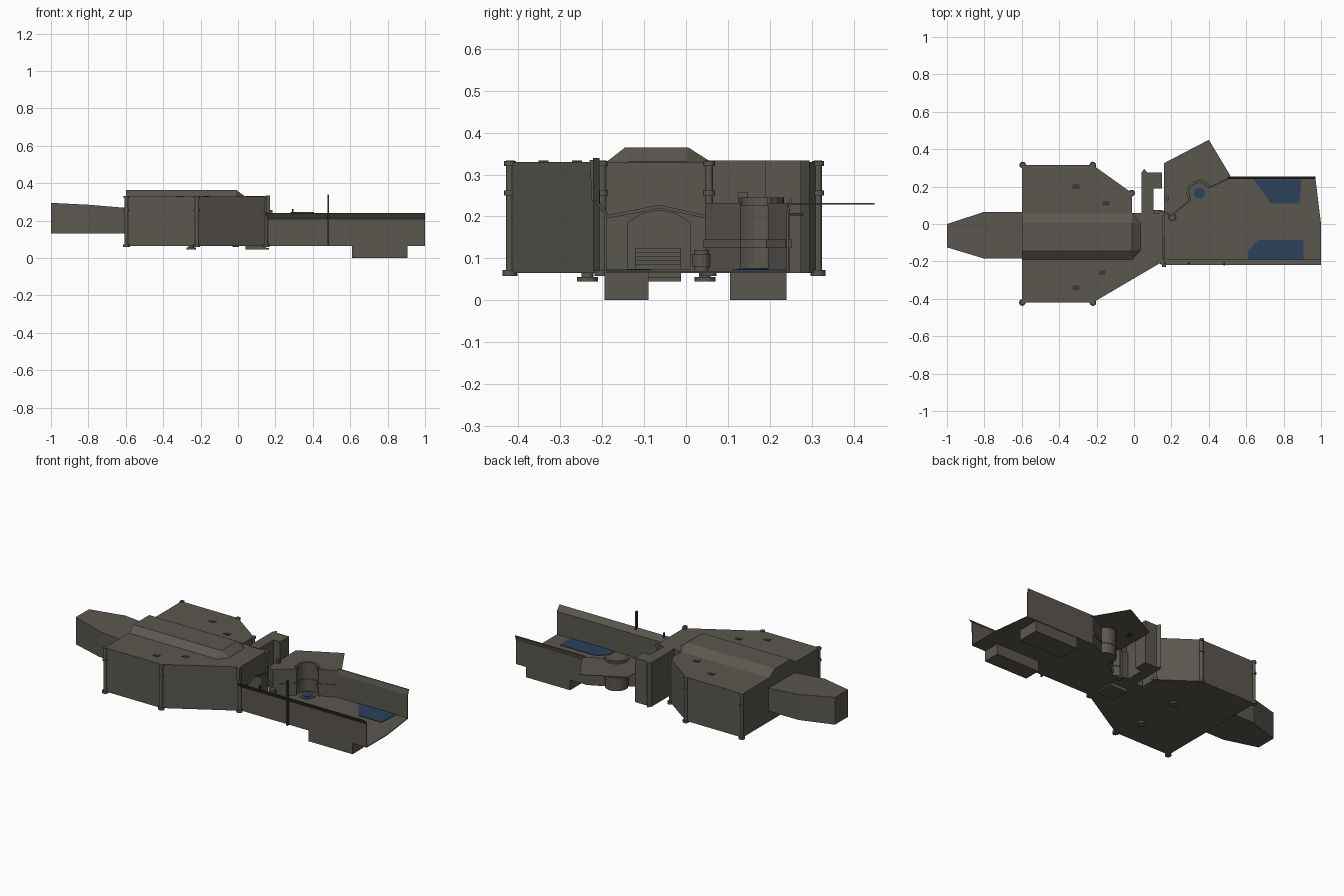
import bpy, bmesh, math
from mathutils import Vector

if "Cube" in bpy.data.objects:
    bpy.data.objects.remove(bpy.data.objects["Cube"])


def material(name, rgb):
    m = bpy.data.materials.new(name)
    m.diffuse_color = (*rgb, 1)
    m.use_nodes = True
    m.node_tree.nodes["Principled BSDF"].inputs["Base Color"].default_value = m.diffuse_color
    return m


STONE = material("warm_grey", (0.105, 0.096, 0.080))
BLUE = material("deep_blue", (0.026, 0.054, 0.105))
DARK = material("dark_metal", (0.045, 0.042, 0.036))


def make(name, bm, mat):
    bmesh.ops.recalc_face_normals(bm, faces=bm.faces)
    me = bpy.data.meshes.new(name)
    bm.to_mesh(me)
    bm.free()
    ob = bpy.data.objects.new(name, me)
    me.materials.append(mat)
    bpy.context.collection.objects.link(ob)
    return ob


def extrude(name, pts, vec, mat=STONE):
    """Solid from a closed outline of 3D points swept along vec."""
    bm = bmesh.new()
    f = bm.faces.new([bm.verts.new(p) for p in pts])
    r = bmesh.ops.extrude_face_region(bm, geom=[f])
    vs = [v for v in r["geom"] if isinstance(v, bmesh.types.BMVert)]
    bmesh.ops.translate(bm, vec=Vector(vec), verts=vs)
    return make(name, bm, mat)


def prism(name, outline, z0, z1, mat=STONE):
    return extrude(name, [(x, y, z0) for x, y in outline], (0, 0, z1 - z0), mat)


def box(name, x0, x1, y0, y1, z0, z1, mat=STONE):
    return prism(name, [(x0, y0), (x1, y0), (x1, y1), (x0, y1)], z0, z1, mat)


def ring(cx, cy, r, n=12):
    return [(cx + r * math.cos(2 * math.pi * i / n),
             cy + r * math.sin(2 * math.pi * i / n)) for i in range(n)]


def cyl(name, cx, cy, r, z0, z1, mat=STONE, n=12):
    return prism(name, ring(cx, cy, r, n), z0, z1, mat)


def loft(name, sections, mat=STONE):
    """Skin matching closed sections and cap both ends."""
    bm = bmesh.new()
    rows = [[bm.verts.new(p) for p in s] for s in sections]
    n = len(rows[0])
    for a, b in zip(rows, rows[1:]):
        for i in range(n):
            j = (i + 1) % n
            bm.faces.new((a[i], a[j], b[j], b[i]))
    bm.faces.new(rows[0])
    bm.faces.new(rows[-1])
    return make(name, bm, mat)


def wall(name, path, z0, z1, t, mat=STONE):
    """Thin upright wall along a plan path."""
    bm = bmesh.new()
    rows = [[bm.verts.new((x, y, z)) for z in (z0, z1)] for x, y in path]
    for a, b in zip(rows, rows[1:]):
        bm.faces.new((a[0], b[0], b[1], a[1]))
    ob = make(name, bm, mat)
    s = ob.modifiers.new("thickness", "SOLIDIFY")
    s.thickness, s.offset = t, 0
    return ob


# main hall with arched doorway cut into its right side
hall = prism("main_hall", [(-.6, -.42), (-.22, -.42), (.155, -.20), (.155, .06),
                           (-.01, .06), (-.01, .165), (-.22, .315), (-.6, .315)], .065, .33)
arch = [(.04, -.14, .075), (.04, .01, .075), (.04, .01, .185), (.04, -.025, .207),
        (.04, -.065, .215), (.04, -.105, .207), (.04, -.14, .185)]
cutter = extrude("doorway_cutter", arch, (.2, 0, 0))
cutter.hide_render = True
cutter.hide_viewport = True
cut = hall.modifiers.new("doorway", "BOOLEAN")
cut.object, cut.operation, cut.solver = cutter, "DIFFERENCE", "EXACT"

# raised roof ridge with sloping front end
loft("roof_ridge", [
    [(-.6, -.19, .33), (-.6, -.145, .365), (-.6, .005, .365), (-.6, .06, .33)],
    [(-.01, -.19, .33), (-.01, -.145, .365), (-.01, .005, .365), (-.01, .06, .33)],
    [(.035, -.14, .33), (.035, -.135, .331), (.035, 0, .331), (.035, .005, .33)]])

# tapering rear tunnel
loft("rear_tunnel", [[(x, a, .13), (x, b, .13), (x, b, z), (x, a, z)] for x, a, b, z in
                     ((-.595, -.185, .065, .268), (-.8, -.185, .065, .285), (-1, -.125, 0, .295))])

# corner poles with collars and feet
for i, (x, y) in enumerate([(-.597, -.42), (-.22, -.42), (.15, -.2), (.15, .055),
                            (-.012, .165), (-.22, .315), (-.595, .315)]):
    cyl(f"corner_pole_{i}", x, y, .010, .065, .333)
    cyl(f"pole_foot_{i}", x, y, .018, .058, .072)
    for z in (.25, .32):
        cyl(f"pole_collar_{i}", x, y, .014, z, z + .012)

# discs under the hall and small roof vents
for x, y in ((-.25, -.235), (-.25, .045)):
    cyl("under_disc", x, y, .025, .045, .056)
    cyl("under_disc_neck", x, y, .014, .056, .066)
for x, y in ((-.31, -.34), (-.17, -.26), (-.31, .2), (-.15, .11)):
    box("roof_vent", x - .018, x + .018, y - .012, y + .012, .33, .333, DARK)

# doorway steps and gate frame
for i in range(8):
    box(f"door_step_{i}", .04, .165 - i * .014, -.122, -.012, .045 + i * .01, .055 + i * .01)
gable = [(-.19, .195), (-.11, .21), (-.065, .22), (-.02, .21), (.05, .195),
         (.05, .203), (-.02, .218), (-.065, .228), (-.11, .218), (-.19, .203)]
extrude("door_gable", [(.155, y, z) for y, z in gable], (.008, 0, 0))
fin = [(-.23, .335), (-.21, .335), (-.208, .24), (-.185, .205), (-.19, .2), (-.225, .24)]
extrude("gate_fin", [(.15, y, z) for y, z in fin], (.02, 0, 0))

# L-shaped side tower
prism("side_tower", [(.04, .05), (.105, .05), (.105, .19), (.15, .19),
                     (.15, .275), (.07, .275), (.055, .295), (.04, .275)], .065, .333)
box("tower_link", .10, .15, .05, .075, .065, .23)

# round niche in the diagonal wall
C = (.35, .165)
arc = [(C[0] + .062 * math.cos(math.radians(a)), C[1] + .062 * math.sin(math.radians(a)))
       for a in range(213, 32, -15)]
diagonal = [(.16, .07), (.2, .05)] + arc + [(.5, .245)]
wall("diagonal_wall", diagonal, .065, .232, .006)
wall("diagonal_band", diagonal, .125, .145, .016)
wall("niche_rim", arc, .225, .245, .014)

# landing deck, and the ledge behind the diagonal wall
prism("landing_deck", [(.15, -.195), (1, -.195), (1, 0), (.97, .245)] + diagonal[::-1], .065, .07)
prism("upper_ledge", diagonal + [(.52, .25), (.4, .45), (.16, .325)], .229, .232)
cyl("niche_ring", *C, .045, .07, .074, STONE, 16)
cyl("niche_light", *C, .03, .074, .077, BLUE, 16)
for z0, z1, r in ((.07, .08, .018), (.08, .11, .022), (.11, .12, .018)):
    cyl("barrel", .205, .037, r, z0, z1)
box("ledge_beacon", .17, .185, .125, .148, .232, .258)
box("ledge_pipe", .24, .27, .245, .28, .202, .208, DARK)

# flared deck walls
front = [(-.19, .065), (-.19, .21), (-.213, .238), (-.22, .24), (-.196, .209), (-.195, .065)]
extrude("front_deck_wall", [(.16, y, z) for y, z in front], (.84, 0, 0))
back = [(.24, .065), (.24, .21), (.248, .24), (.254, .24), (.245, .209), (.245, .065)]
extrude("back_deck_wall", [(.5, y, z) for y, z in back], (.47, 0, 0))

# aerials on the front wall
box("tall_aerial", .478, .486, -.222, -.206, .07, .34, DARK)
box("short_aerial", .29, .297, -.215, -.205, .23, .262, DARK)

# support blocks under the deck with blue plates above them
box("front_support", .61, .905, -.195, -.09, 0, .066)
box("back_support", .61, .905, .105, .24, 0, .066)
prism("front_blue_plate", [(.61, -.19), (.905, -.19), (.905, -.085), (.665, -.085), (.61, -.14)],
      .07, .073, BLUE)
prism("back_blue_plate", [(.64, .239), (.73, .11), (.885, .11), (.895, .239)], .07, .073, BLUE)
